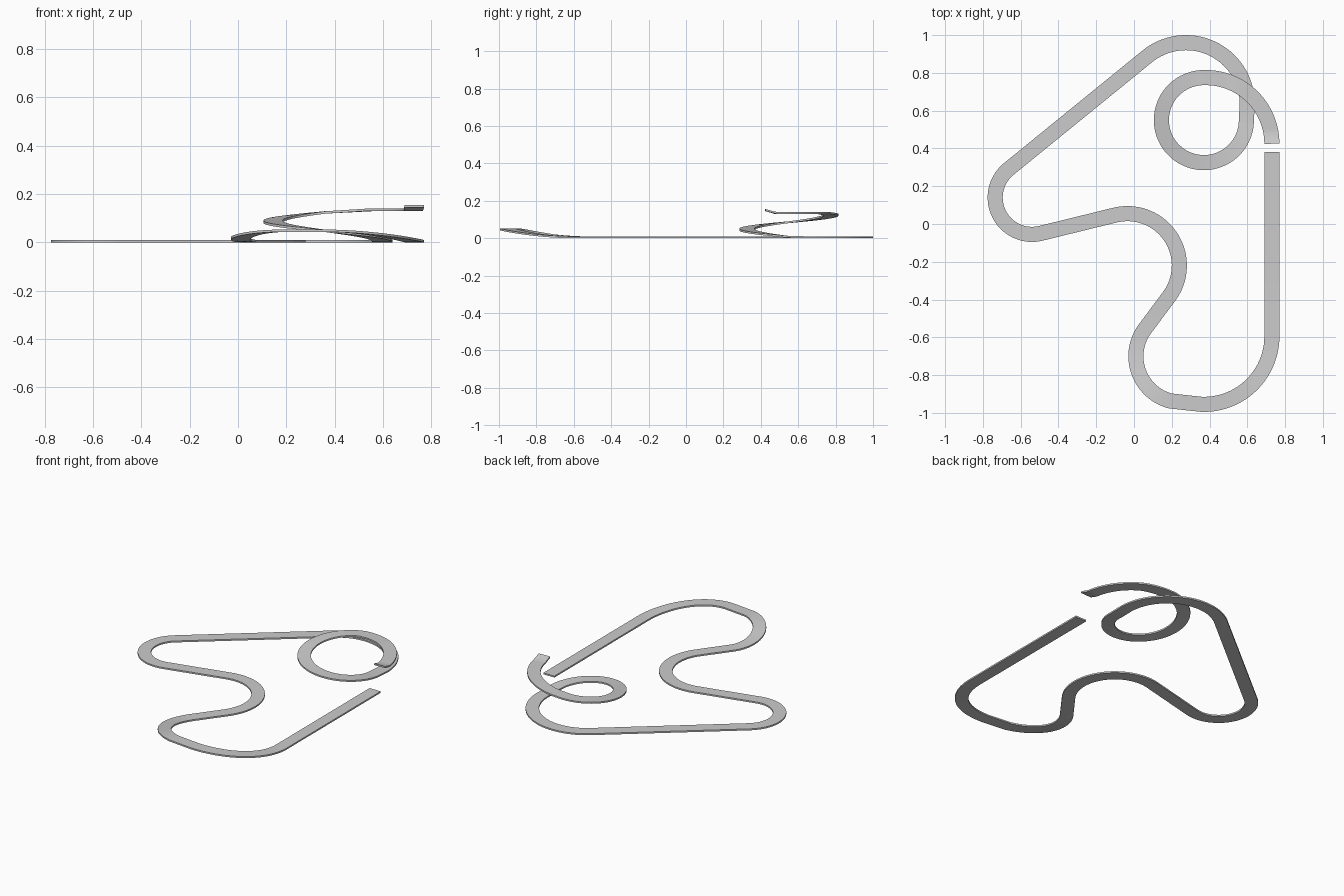
import bpy, bmesh, math
from mathutils import Vector

if "Cube" in bpy.data.objects:
    bpy.data.objects.remove(bpy.data.objects["Cube"])

HALF_W, THICK = 0.04, 0.01

def smooth(t):
    return t * t * (3 - 2 * t)

def arc(cx, cy, r, a0, a1, z0=0, z1=0, ease=lambda t: t):
    """Centre-line points of one bend, with the deck height changing along it."""
    n = max(2, round(abs(a1 - a0) / 4))
    pts = []
    for i in range(n + 1):
        t = i / n
        a = math.radians(a0 + (a1 - a0) * t)
        pts.append(Vector((cx + r * math.cos(a), cy + r * math.sin(a), z0 + (z1 - z0) * ease(t))))
    return pts

def ribbon(name, path):
    """Sweep a flat rectangular deck along the path."""
    pts = [path[0]]
    for p in path[1:]:
        if (p - pts[-1]).length > 1e-4:
            pts.append(p)
    bm = bmesh.new()
    rings = []
    for i, p in enumerate(pts):
        d = Vector()
        if i > 0:
            d += (p - pts[i - 1]).normalized()
        if i < len(pts) - 1:
            d += (pts[i + 1] - p).normalized()
        side = Vector((d.y, -d.x, 0)).normalized() * HALF_W
        up = Vector((0, 0, THICK))
        rings.append([bm.verts.new(v) for v in (p - side, p + side, p + side + up, p - side + up)])
    for a, b in zip(rings, rings[1:]):
        for k in range(4):
            m = (k + 1) % 4
            bm.faces.new((a[k], a[m], b[m], b[k]))
    bm.faces.new(rings[0][::-1])
    bm.faces.new(rings[-1])
    bmesh.ops.recalc_face_normals(bm, faces=bm.faces[:])
    mesh = bpy.data.meshes.new(name)
    bm.to_mesh(mesh)
    bm.free()
    ob = bpy.data.objects.new(name, mesh)
    bpy.context.collection.objects.link(ob)
    bpy.context.view_layer.objects.active = ob
    ob.select_set(True)
    bpy.ops.object.shade_smooth_by_angle(angle=math.radians(30))
    return ob

# landing straight
path = [Vector((0.73, 0.38, 0)), Vector((0.73, -0.1, 0))]
# front bend rising to a crest, then falling away
path += arc(0.37, -0.595, 0.36, 0, -92, 0, 0.043, smooth)
path += arc(0.255, -0.70, 0.245, -105, -214.5, 0.043, 0, smooth)
# S-bends on the left
path += arc(-0.035, -0.22, 0.275, -35, 103)
path += arc(-0.54, 0.14, 0.195, -77, -229.7)
# wide rear bend
path += arc(0.275, 0.635, 0.325, 130.3, 2)
# climbing spiral
path += arc(0.37, 0.55, 0.225, -2, -270, 0.003, 0.12)
path += arc(0.38, 0.425, 0.35, 90, 60, 0.12, 0.13)
path += arc(0.38, 0.425, 0.35, 60, 9, 0.13, 0.13)
# jump lip
path += arc(0.38, 0.425, 0.35, 9, 0, 0.13, 0.145)

ribbon("track_deck", path)
